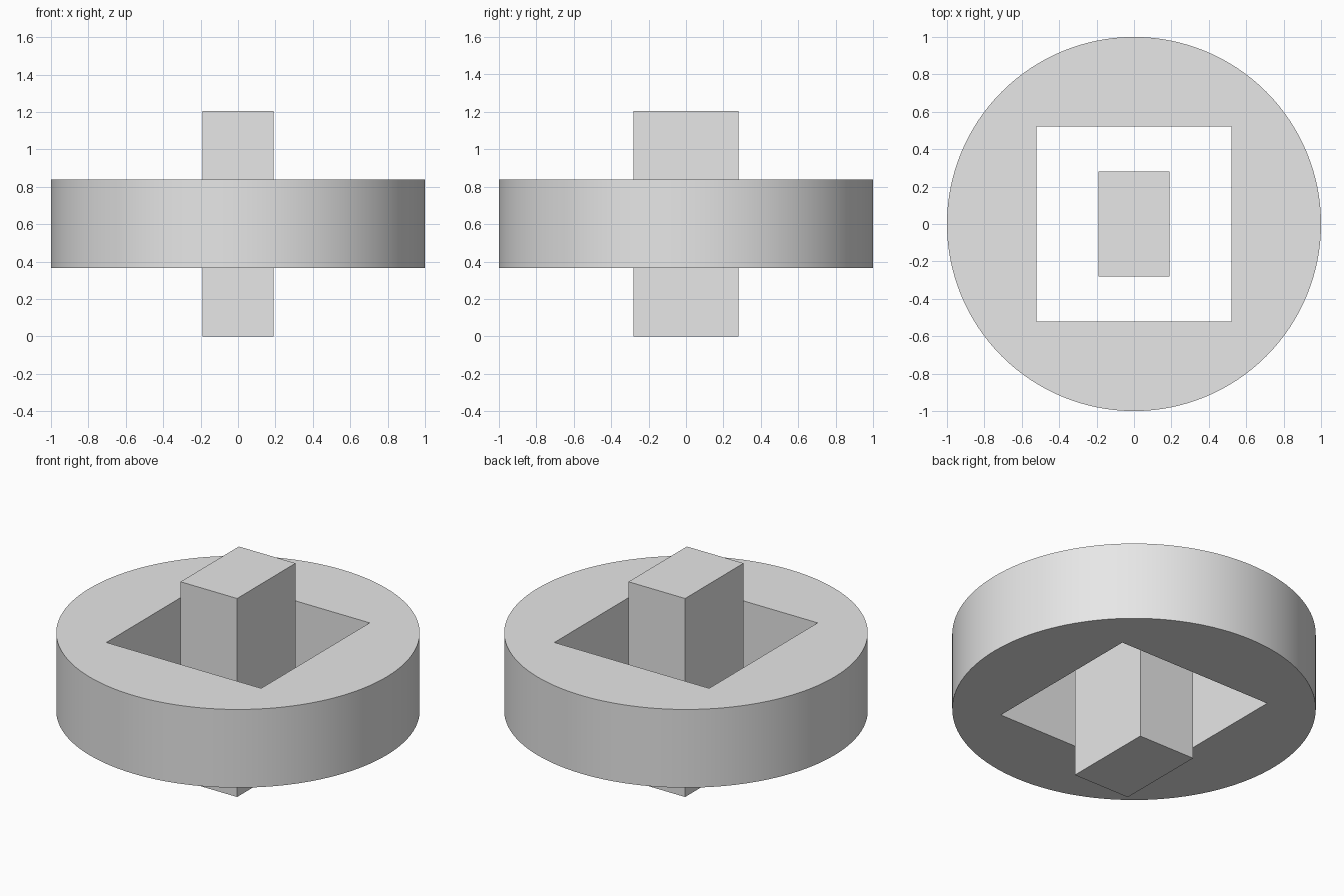
import bpy
from math import radians

cube = bpy.data.objects.get("Cube")
if cube:
    bpy.data.objects.remove(cube, do_unlink=True)

HEIGHT = 1.205
MID = HEIGHT / 2

grey = bpy.data.materials.new("plain grey")
grey.use_nodes = True
grey.diffuse_color = (0.8, 0.8, 0.8, 1)
grey.node_tree.nodes["Principled BSDF"].inputs["Base Color"].default_value = grey.diffuse_color


def box(name, size):
    """Box centred on the vertical axis at mid height."""
    bpy.ops.mesh.primitive_cube_add(size=1, location=(0, 0, MID))
    obj = bpy.context.object
    obj.name = name
    obj.scale = size
    bpy.ops.object.transform_apply(location=False, rotation=False, scale=True)
    obj.data.materials.append(grey)
    return obj


# Square opening cutter
cutter = box("square_cutter", (1.04, 1.04, 1))
cutter.hide_render = True

# Round disc with the square opening
bpy.ops.mesh.primitive_cylinder_add(vertices=128, radius=1, depth=0.475, location=(0, 0, MID))
disc = bpy.context.object
disc.name = "disc"
disc.data.materials.append(grey)
hole = disc.modifiers.new("square_hole", "BOOLEAN")
hole.operation = "DIFFERENCE"
hole.solver = "EXACT"
hole.object = cutter
bpy.ops.object.modifier_apply(modifier=hole.name)
bpy.ops.object.shade_smooth_by_angle(angle=radians(30))
bpy.data.objects.remove(cutter, do_unlink=True)

# Upright post standing free in the opening
box("post", (0.38, 0.56, HEIGHT))
